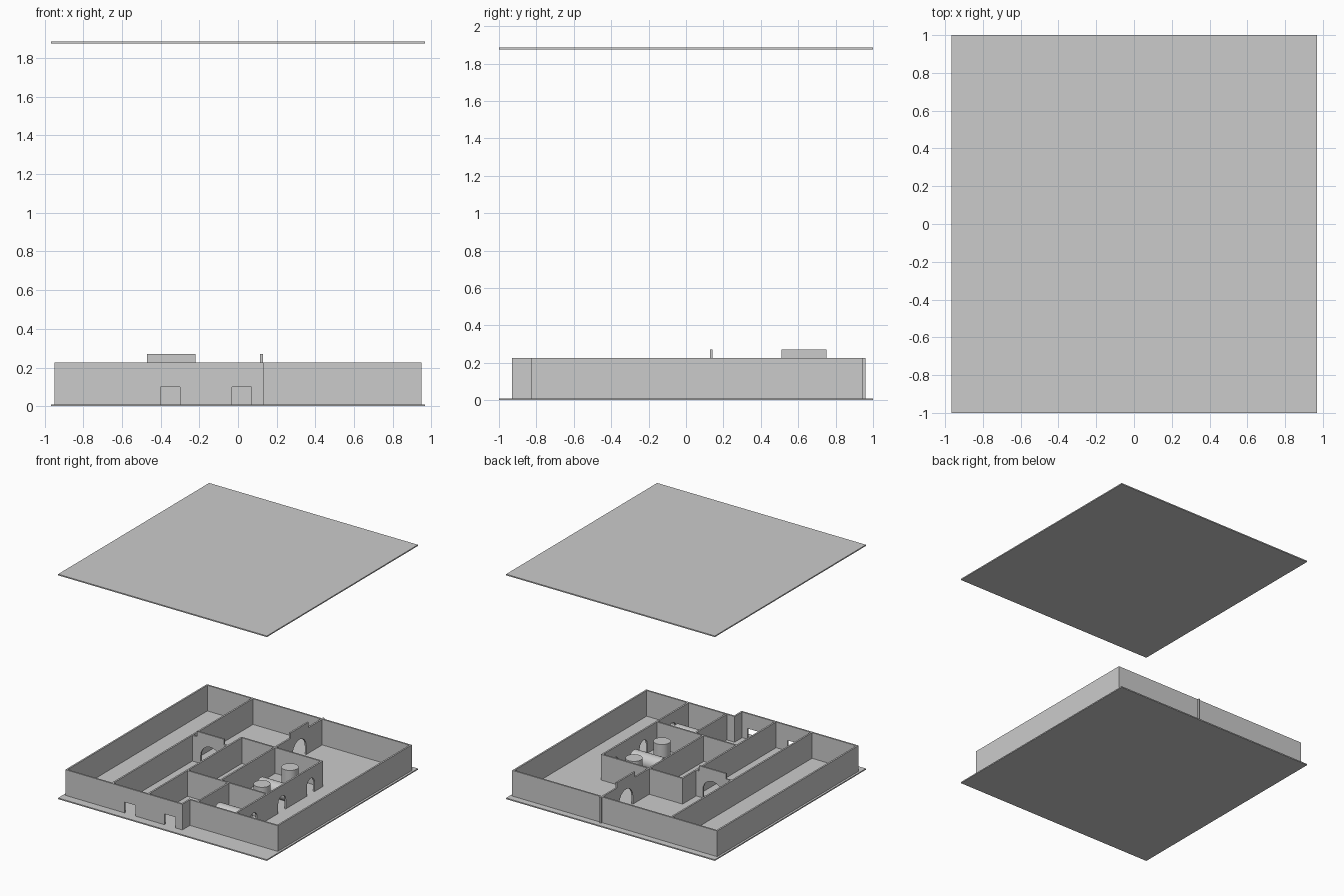
import bpy, bmesh, math

if "Cube" in bpy.data.objects:
    bpy.data.objects.remove(bpy.data.objects["Cube"])

BASE, TOP, RAISED, T = 0.01, 0.225, 0.27, 0.014


def finish(bm, name):
    bmesh.ops.recalc_face_normals(bm, faces=bm.faces)
    me = bpy.data.meshes.new(name)
    bm.to_mesh(me)
    bm.free()
    ob = bpy.data.objects.new(name, me)
    bpy.context.collection.objects.link(ob)
    return ob


def slab(name, z0, z1):
    bm = bmesh.new()
    bmesh.ops.create_cube(bm, size=1)
    for v in bm.verts:
        v.co = (v.co.x * 1.935, v.co.y * 2, z0 + (v.co.z + 0.5) * (z1 - z0))
    finish(bm, name)


def wall(name, axis, pos, a, b, doors=(), raised=None):
    """Wall running along `axis` from a to b, centred on `pos` across it.
    doors: (centre, width, height, is_arched), sorted along the wall."""
    pts = [(a, BASE)]
    for c, w, h, arched in doors:
        r = w / 2
        pts.append((c - r, BASE))
        if arched:
            for i in range(13):
                t = math.pi * (1 - i / 12)
                pts.append((c + r * math.cos(t), h - r + r * math.sin(t)))
        else:
            pts += [(c - r, h), (c + r, h)]
        pts.append((c + r, BASE))
    pts += [(b, BASE), (b, TOP)]
    if raised:
        lo, hi = raised
        pts += [(hi, TOP), (hi, RAISED), (lo, RAISED), (lo, TOP)]
    pts.append((a, TOP))

    bm = bmesh.new()
    place = (lambda s, d, z: (s, d, z)) if axis == 'x' else (lambda s, d, z: (d, s, z))
    face = bm.faces.new([bm.verts.new(place(s, pos - T / 2, z)) for s, z in pts])
    ext = bmesh.ops.extrude_face_region(bm, geom=[face], use_keep_orig=True)
    move = [g for g in ext['geom'] if isinstance(g, bmesh.types.BMVert)]
    bmesh.ops.translate(bm, verts=move, vec=place(0, T, 0))
    finish(bm, name)


def cylinder(name, loc, r, length, lying=False):
    rot = (0, math.pi / 2, 0) if lying else (0, 0, 0)
    bpy.ops.mesh.primitive_cylinder_add(vertices=32, radius=r, depth=length,
                                        location=loc, rotation=rot)
    bpy.context.object.name = name
    bpy.ops.object.shade_smooth_by_angle()


# floor and floating roof plate
slab("floor", 0, BASE)
slab("roof", 1.875, 1.885)

# outer walls, with the stepped front
wall("left_outer_wall", 'y', -0.943, -0.93, 0.945)
wall("right_outer_wall", 'y', 0.943, -0.83, 0.945)
wall("back_outer_wall", 'x', 0.938, -0.95, 0.95)
wall("front_wall_left", 'x', -0.923, -0.95, 0.135,
     [(-0.35, 0.1, 0.1, False), (0.02, 0.1, 0.1, False)])
wall("front_wall_right", 'x', -0.823, 0.121, 0.95)
wall("front_step", 'y', 0.128, -0.93, -0.816)

# long corridor dividers
wall("corridor_wall_left", 'y', -0.52, -0.923, 0.938)
wall("corridor_wall_right", 'y', -0.187, -0.923, 0.32)
wall("corridor_arch_wall", 'x', 0.135, -0.52, -0.187,
     [(-0.345, 0.18, 0.17, True)], raised=(-0.47, -0.22))

# plant rooms
wall("hall_arch_wall", 'y', 0.122, -0.40, 0.96,
     [(0.63, 0.18, 0.17, True)], raised=(0.51, 0.75))
wall("plant_back_wall", 'x', 0.315, -0.194, 0.562)
wall("plant_middle_wall", 'x', -0.405, -0.194, 0.562)
wall("small_room_wall", 'y', 0.20, -0.823, -0.405)
wall("plant_door_wall", 'y', 0.555, -0.823, 0.32,
     [(y, 0.1, 0.14, True) for y in (-0.6, -0.22, 0.16)])

# tanks
for i, y in enumerate((0.16, -0.21)):
    cylinder(f"upright_tank_{i}", (0.37, y, 0.0975), 0.065, 0.175)
for i, y in enumerate((-0.04, -0.6)):
    cylinder(f"lying_tank_{i}", (0.375, y, 0.075), 0.065, 0.27, lying=True)
